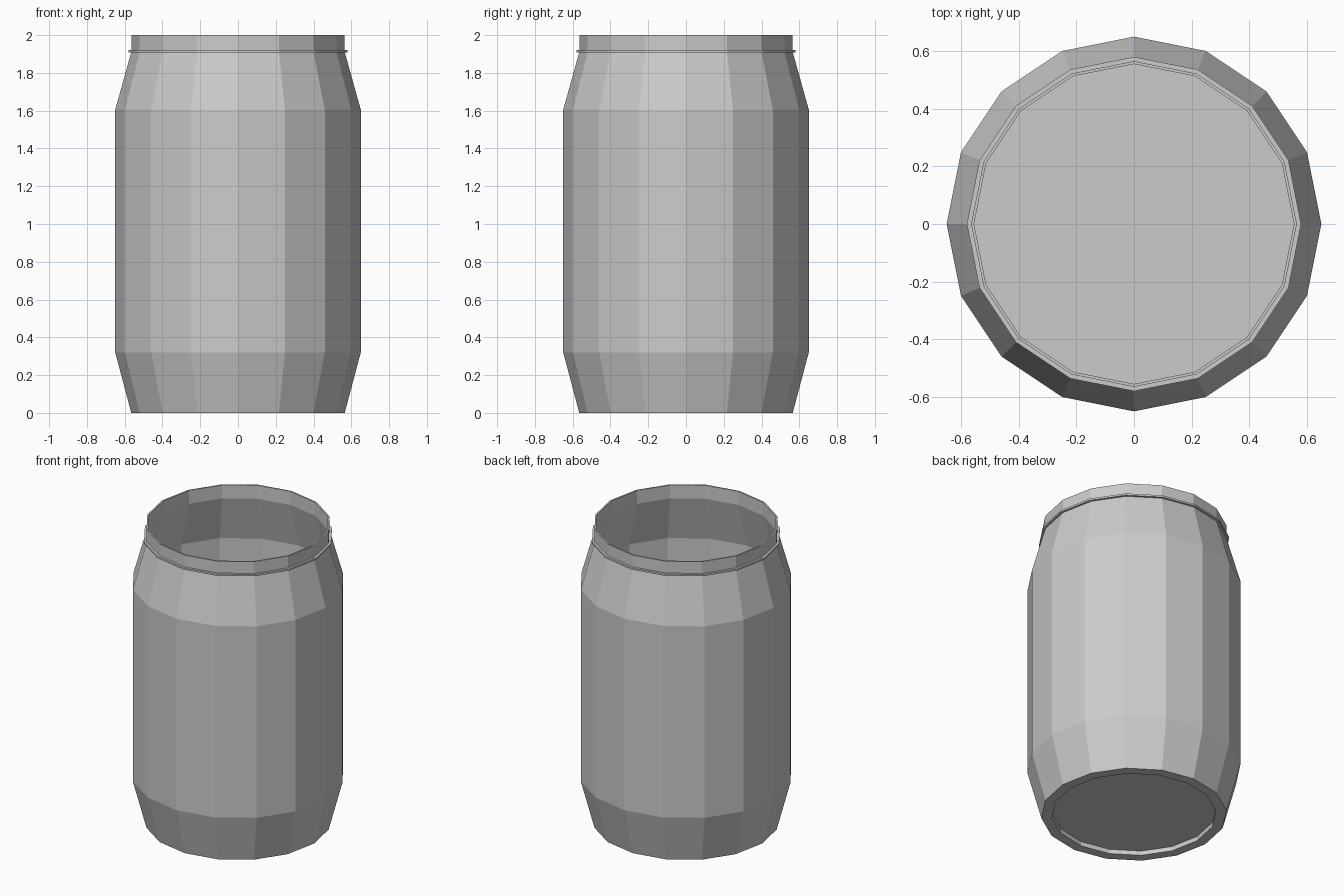
import bpy, bmesh
from math import cos, sin, tau

if "Cube" in bpy.data.objects:
    bpy.data.objects.remove(bpy.data.objects["Cube"])

SIDES = 16


def lathe(name, profile, closed=False):
    """Revolve (radius, z) points into a flat-shaded 16-sided part."""
    bm = bmesh.new()
    rings = []
    for r, z in profile:
        if r == 0:
            rings.append([bm.verts.new((0, 0, z))] * SIDES)
        else:
            rings.append([bm.verts.new((r * cos(tau * i / SIDES), r * sin(tau * i / SIDES), z))
                          for i in range(SIDES)])
    pairs = list(zip(rings, rings[1:]))
    if closed:
        pairs.append((rings[-1], rings[0]))
    for a, b in pairs:
        for i in range(SIDES):
            j = (i + 1) % SIDES
            bm.faces.new(list(dict.fromkeys((a[i], a[j], b[j], b[i]))))
    bmesh.ops.recalc_face_normals(bm, faces=bm.faces)
    # merge the coplanar centre triangles into flat discs
    bmesh.ops.dissolve_limit(bm, angle_limit=0.001, verts=bm.verts, edges=bm.edges)
    mesh = bpy.data.meshes.new(name)
    bm.to_mesh(mesh)
    bm.free()
    obj = bpy.data.objects.new(name, mesh)
    bpy.context.collection.objects.link(obj)
    return obj


# Open barrel: recessed underside, outer wall, lip, inner wall, inner floor
lathe("barrel_body", [
    (0, 0.03), (0.50, 0.03), (0.50, 0), (0.565, 0),
    (0.65, 0.32), (0.65, 1.605), (0.565, 1.91), (0.565, 2.0),
    (0.555, 2.0), (0.555, 1.91), (0.64, 1.605), (0.64, 0.32),
    (0.56, 0.04), (0, 0.04),
])

# Thin band around the neck
lathe("neck_ring", [(0.56, 1.909), (0.58, 1.909), (0.58, 1.921), (0.56, 1.921)], closed=True)
